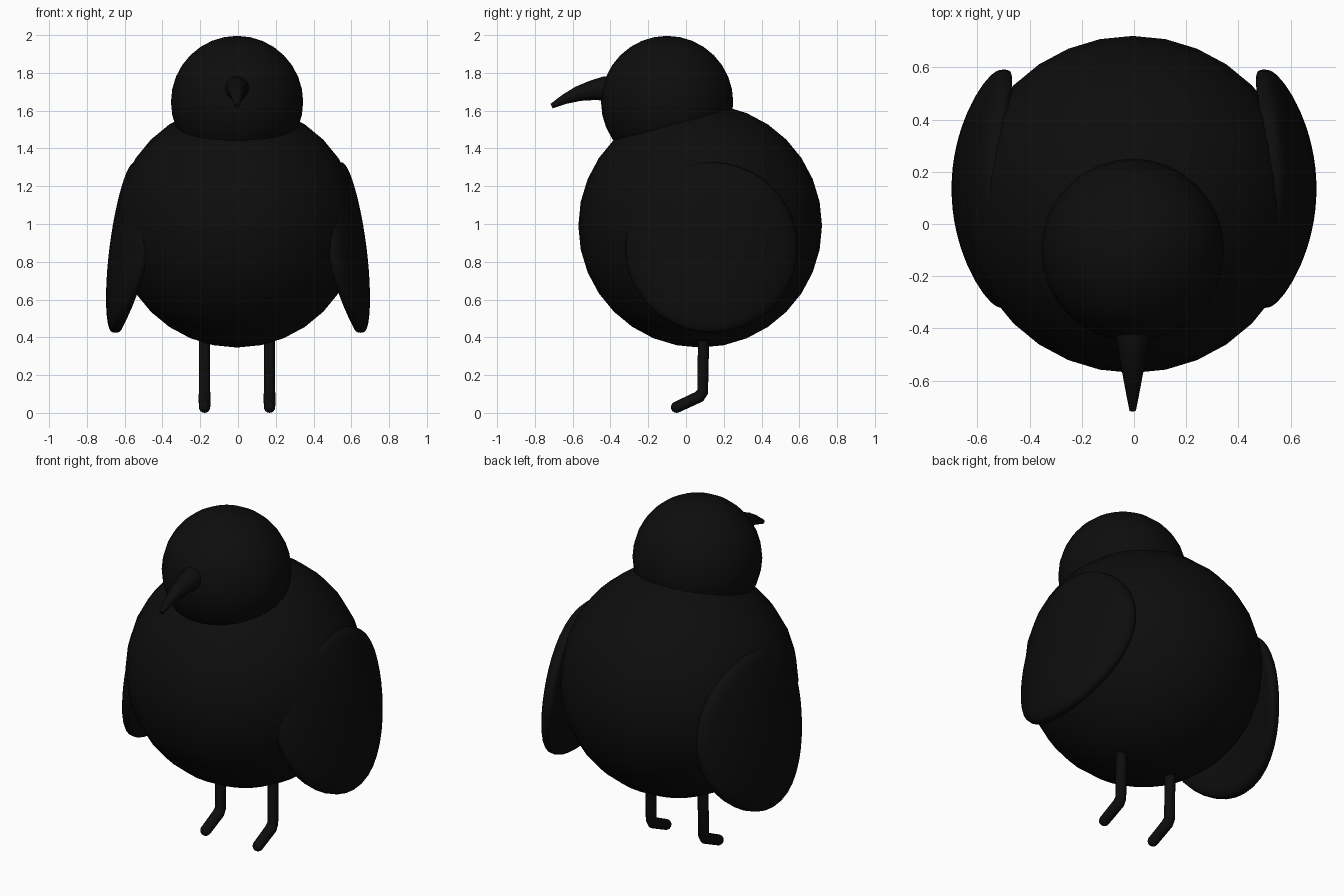
import bpy
import math

if "Cube" in bpy.data.objects:
    bpy.data.objects.remove(bpy.data.objects["Cube"])

CX = -0.005  # the rounded parts sit a hair left of centre

black = bpy.data.materials.new("black_plumage")
black.diffuse_color = (0.004, 0.004, 0.004, 1)
black.use_nodes = True
black.node_tree.nodes["Principled BSDF"].inputs["Base Color"].default_value = black.diffuse_color


def finish(ob, name):
    ob.name = name
    ob.data.name = name
    ob.data.materials.append(black)
    bpy.ops.object.shade_smooth()
    return ob


def ball(name, r, loc, seg=32, rings=16):
    bpy.ops.mesh.primitive_uv_sphere_add(segments=seg, ring_count=rings, radius=r, location=loc)
    return finish(bpy.context.object, name)


def tube(name, pts, radii):
    """Capped tube along a path with a radius at each point."""
    cu = bpy.data.curves.new(name, 'CURVE')
    cu.dimensions = '3D'
    cu.bevel_depth = 1.0
    cu.bevel_resolution = 4
    cu.use_fill_caps = True
    sp = cu.splines.new('POLY')
    sp.points.add(len(pts) - 1)
    for p, co, r in zip(sp.points, pts, radii):
        p.co = (*co, 1)
        p.radius = r
    ob = bpy.data.objects.new(name, cu)
    bpy.context.collection.objects.link(ob)
    bpy.ops.object.select_all(action='DESELECT')
    ob.select_set(True)
    bpy.context.view_layer.objects.active = ob
    bpy.ops.object.convert(target='MESH')
    ob = bpy.context.object
    finish(ob, name)
    bpy.ops.object.shade_smooth_by_angle(angle=math.radians(40))
    return ob


# Body and head
ball("body", 0.645, (CX, 0.075, 0.995))
ball("head", 0.35, (CX, -0.1, 1.65))

# Beak: tapering, curving downwards
tube("beak",
     [(CX, -0.36, 1.72), (CX, -0.43, 1.722), (CX, -0.50, 1.711),
      (CX, -0.57, 1.694), (CX, -0.64, 1.666), (CX, -0.712, 1.628)],
     [0.067, 0.064, 0.052, 0.040, 0.027, 0.013])


def wing(name, side):
    """Thick round paddle wrapped around the body and leaning outwards at the bottom."""
    bpy.ops.mesh.primitive_uv_sphere_add(segments=40, ring_count=24, radius=1)
    ob = bpy.context.object
    for v in ob.data.vertices:
        u, w, t = v.co
        thick = math.copysign(abs(t) ** 0.6, t) * 0.068
        y, z = u * 0.457, 0.88 + w * 0.452
        h = z - 0.45
        x = 0.648 - 0.04 * h - 0.1 * h * h - 0.55 * y * y + thick
        v.co = (side * x, y + 0.135, z)
    if side < 0:
        ob.data.flip_normals()
    return finish(ob, name)


# Wings, legs and feet on both sides
for label, s in (("left", -1), ("right", 1)):
    wing(label + "_wing", s)
    x = CX + s * 0.172
    tube(label + "_leg",
         [(x, 0.095, 0.50), (x, 0.088, 0.115), (x, 0.07, 0.09), (x, -0.05, 0.034)],
         [0.03, 0.03, 0.032, 0.03])
    ball(label + "_toe", 0.03, (x, -0.05, 0.034), 16, 8)

# Stand exactly on the ground
for ob in bpy.data.objects:
    ob.location.z -= 0.004
